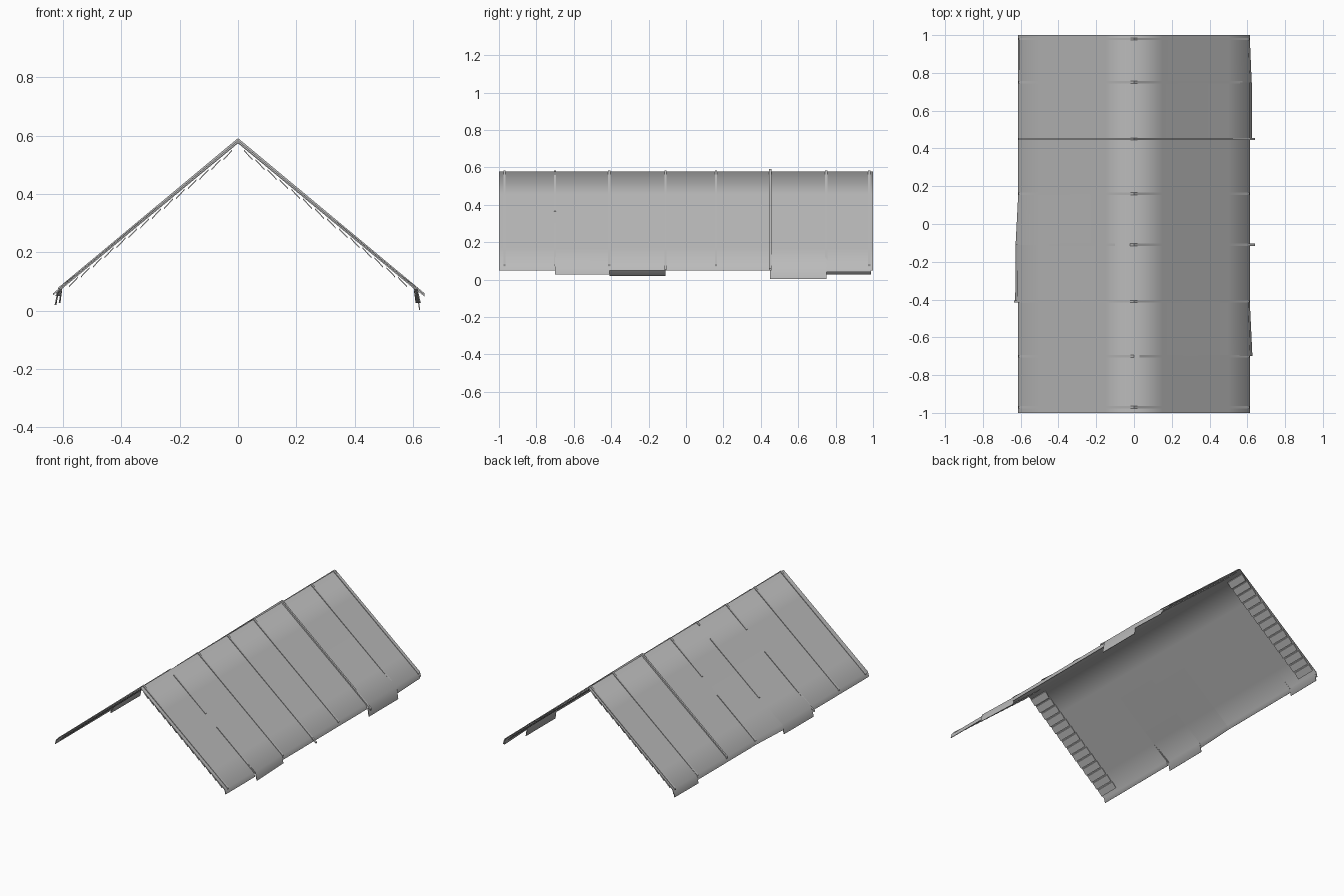
import bpy, bmesh, math

cube = bpy.data.objects.get("Cube")
if cube:
    bpy.data.objects.remove(cube, do_unlink=True)

metal = bpy.data.materials.new("Grey sheet metal")
metal.use_nodes = True
GREY = (0.5, 0.5, 0.5, 1)
metal.diffuse_color = GREY
metal.node_tree.nodes["Principled BSDF"].inputs["Base Color"].default_value = GREY

PITCH = 0.823          # fall per unit of x
RIDGE = 0.578
KNEE = 0.605           # where the slope turns down into the eave lip


def slope(x, lift=0.0):
    return RIDGE - PITCH * abs(x) + lift


def loft(name, sections, smooth=False):
    """Skin closed (x, z) outlines placed at successive y positions."""
    bm = bmesh.new()
    rings = [[bm.verts.new((x, y, z)) for x, z in pts] for y, pts in sections]
    n = len(rings[0])
    for a, b in zip(rings, rings[1:]):
        for i in range(n):
            j = (i + 1) % n
            bm.faces.new((a[i], a[j], b[j], b[i]))
    # end caps as a strip of quads between the outer and inner outline
    for ring in (rings[0], rings[-1]):
        for i in range(n // 2 - 1):
            bm.faces.new((ring[i], ring[i + 1], ring[n - 2 - i], ring[n - 1 - i]))
    bmesh.ops.recalc_face_normals(bm, faces=bm.faces)
    mesh = bpy.data.meshes.new(name)
    bm.to_mesh(mesh)
    bm.free()
    obj = bpy.data.objects.new(name, mesh)
    bpy.context.collection.objects.link(obj)
    mesh.materials.append(metal)
    if smooth:
        bpy.ops.object.select_all(action="DESELECT")
        obj.select_set(True)
        bpy.context.view_layer.objects.active = obj
        bpy.ops.object.shade_smooth_by_angle(angle=math.radians(85))
    return obj


def side(sign, drop, out):
    """Half of the sheet profile, ridge excluded, ending at the lip."""
    pts = [(x, slope(x)) for x in (0.15, 0.5)]
    pts += [(KNEE + out * 0.7, slope(KNEE)), (KNEE + 0.008 + out, drop)]
    return [(sign * x, z) for x, z in pts]


def sheet(left, right):
    """Closed outline of a thin folded sheet; each side is (drop, out)."""
    top = side(-1, *right)[::-1] + [(0, RIDGE)] + side(1, *left)
    under = [(x * 0.996, z - 0.004) for x, z in top]
    under[0] = (top[0][0] + 0.004, top[0][1])
    under[-1] = (top[-1][0] - 0.004, top[-1][1])
    return top + under[::-1]


# Folded roof sheets, one per bay
joints = [-0.99, -0.7, -0.41, -0.11, 0.16, 0.45, 0.75, 0.99]
left_lip = {1: (0.027, 0.014, 0.0), 5: (0.003, 0.012, 0.012), 6: (0.042, 0.01, 0.0)}
right_lip = {2: (0.02, 0.016, 0.014), 3: (0.05, 0.014, 0.0), 6: (0.027, 0.002, 0.0)}
flat = (0.05, 0.0, 0.0)
for i, (y0, y1) in enumerate(zip(joints, joints[1:])):
    l, r = left_lip.get(i, flat), right_lip.get(i, flat)
    loft(f"roof_sheet_{i + 1}",
         [(y0, sheet((l[0], l[1]), (r[0], r[1]))),
          (y1, sheet((l[0], l[2]), (r[0], r[2])))], smooth=True)


def seam(name, y, sign, start, end, lift):
    """Thin raised seam running down one slope."""
    a, b = sign * start, sign * end
    pts = [(a, slope(a, lift)), (b, slope(b, lift * 0.6)),
           (b, slope(b, -0.003)), (a, slope(a, -0.003))]
    loft(name, [(y - 0.006, pts), (y + 0.006, pts)])


# Standing seams, given as stretches down each slope
full = [(0, 0.612)]
seam_runs = {
    -0.97: (full, full),
    -0.7: ([(0.03, 0.26), (0.34, 0.612)], full),
    -0.41: (full, [(0, 0.15), (0.28, 0.635)]),
    -0.11: ([(0, 0.64)], [(0, 0.02), (0.1, 0.45)]),
    0.16: (full, [(0, 0.23), (0.34, 0.612)]),
    0.45: ([(0, 0.64)], full),
    0.75: (full, full),
    0.98: (full, full),
}
for y, runs in seam_runs.items():
    for word, sign, stretches in (("left", 1, runs[0]), ("right", -1, runs[1])):
        for start, end in stretches:
            lift = 0.014 if y == 0.45 else 0.006
            seam(f"{word}_seam", y, sign, start, end, lift)

# Rims closing both gable ends
for word, y0, y1 in (("front", -1.0, -0.985), ("back", 0.985, 1.0)):
    rim = sheet((0.05, 0), (0.05, 0))
    loft(f"{word}_rim", [(y0, rim), (y1, rim)], smooth=True)

# Rows of short battens under both gable ends
COUNT = 14
for word, y0, y1 in (("front", -0.995, -0.86), ("back", 0.86, 0.995)):
    for sign in (1, -1):
        for k in range(COUNT):
            a = 0.02 + k * 0.57 / COUNT
            b = a + 0.03
            pts = [(sign * a, slope(a, -0.009)), (sign * b, slope(b, -0.016)),
                   (sign * b, slope(b, -0.021)), (sign * a, slope(a, -0.014))]
            loft(f"{word}_batten", [(y0, pts), (y1, pts)])
